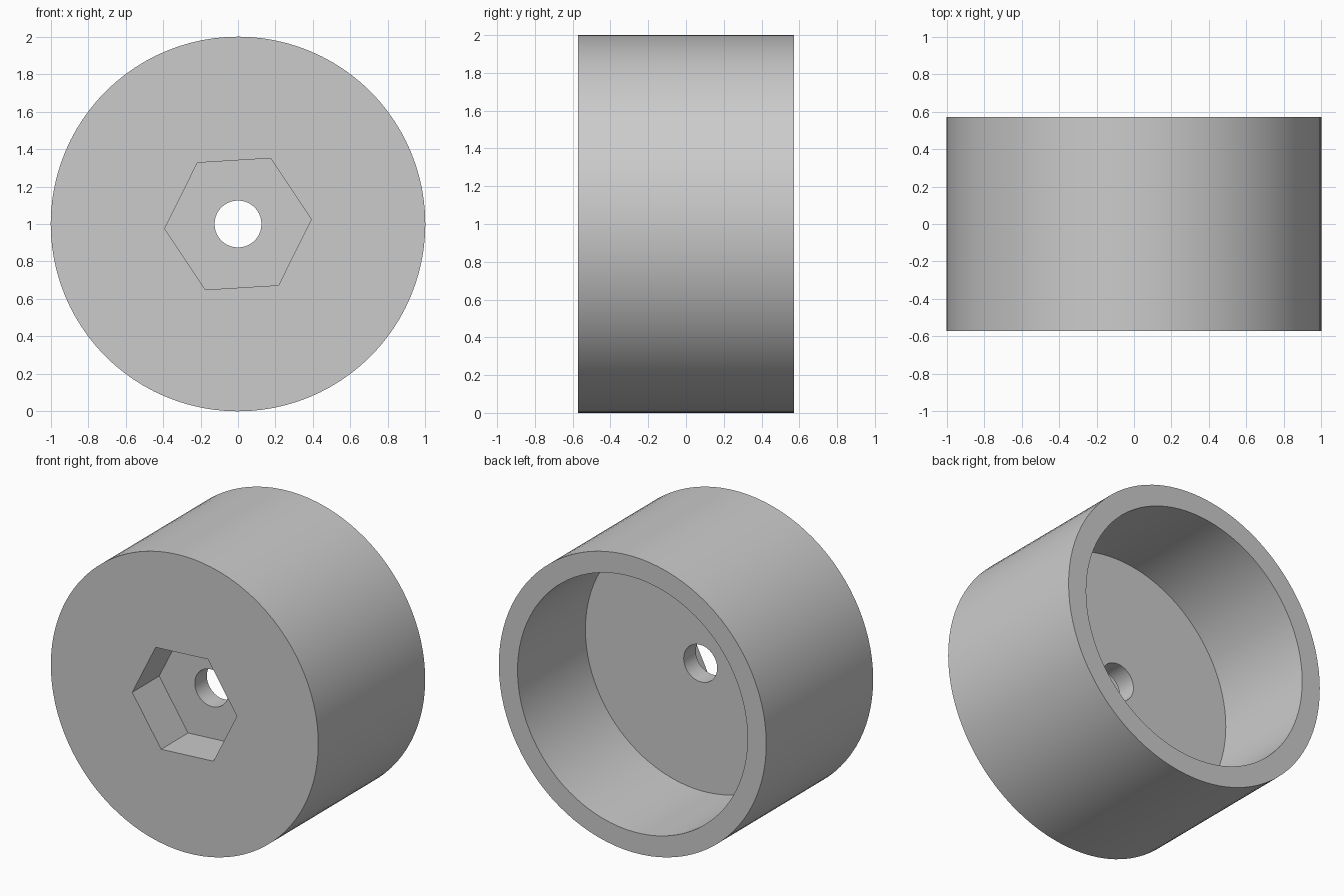
import bpy, bmesh
from math import cos, sin, pi, radians

SEGMENTS = 96
TURN = radians(3.5)        # the hexagon is turned slightly
FRONT, BACK = -0.571, 0.571
POCKET_FLOOR, CUP_FLOOR = -0.283, -0.154
OUTER, CUP, BORE, HEX = 1.0, 0.86, 0.125, 0.392

cube = bpy.data.objects.get("Cube")
if cube:
    bpy.data.objects.remove(cube, do_unlink=True)


def circle(radius):
    return lambda a: radius


def hexagon(radius):
    # distance from the centre to a regular hexagon's edge at an angle
    return lambda a: radius * cos(pi / 6) / cos(a % (pi / 3) - pi / 6)


def ring(bm, shape, y):
    verts = []
    for i in range(SEGMENTS):
        a = 2 * pi * i / SEGMENTS
        r = shape(a)
        verts.append(bm.verts.new((r * cos(a + TURN), y, 1 + r * sin(a + TURN))))
    return verts


# Closed section: outer wall, cup, bore, hexagonal pocket, front face
sections = [
    (circle(OUTER), FRONT), (circle(OUTER), BACK),
    (circle(CUP), BACK), (circle(CUP), CUP_FLOOR),
    (circle(BORE), CUP_FLOOR), (circle(BORE), POCKET_FLOOR),
    (hexagon(HEX), POCKET_FLOOR), (hexagon(HEX), FRONT),
]
bm = bmesh.new()
rings = [ring(bm, shape, y) for shape, y in sections]
for k, lower in enumerate(rings):
    upper = rings[(k + 1) % len(rings)]
    for i in range(SEGMENTS):
        j = (i + 1) % SEGMENTS
        bm.faces.new((lower[i], lower[j], upper[j], upper[i]))
bmesh.ops.recalc_face_normals(bm, faces=bm.faces)

mesh = bpy.data.meshes.new("hollow_knob")
bm.to_mesh(mesh)
bm.free()
knob = bpy.data.objects.new("hollow_knob", mesh)
bpy.context.collection.objects.link(knob)

# Plain grey finish
grey = bpy.data.materials.new("light_grey")
grey.use_nodes = True
colour = (0.6, 0.6, 0.6, 1)
grey.diffuse_color = colour
grey.node_tree.nodes["Principled BSDF"].inputs["Base Color"].default_value = colour
mesh.materials.append(grey)

bpy.ops.object.select_all(action='DESELECT')
knob.select_set(True)
bpy.context.view_layer.objects.active = knob
bpy.ops.object.shade_smooth_by_angle(angle=radians(30))
